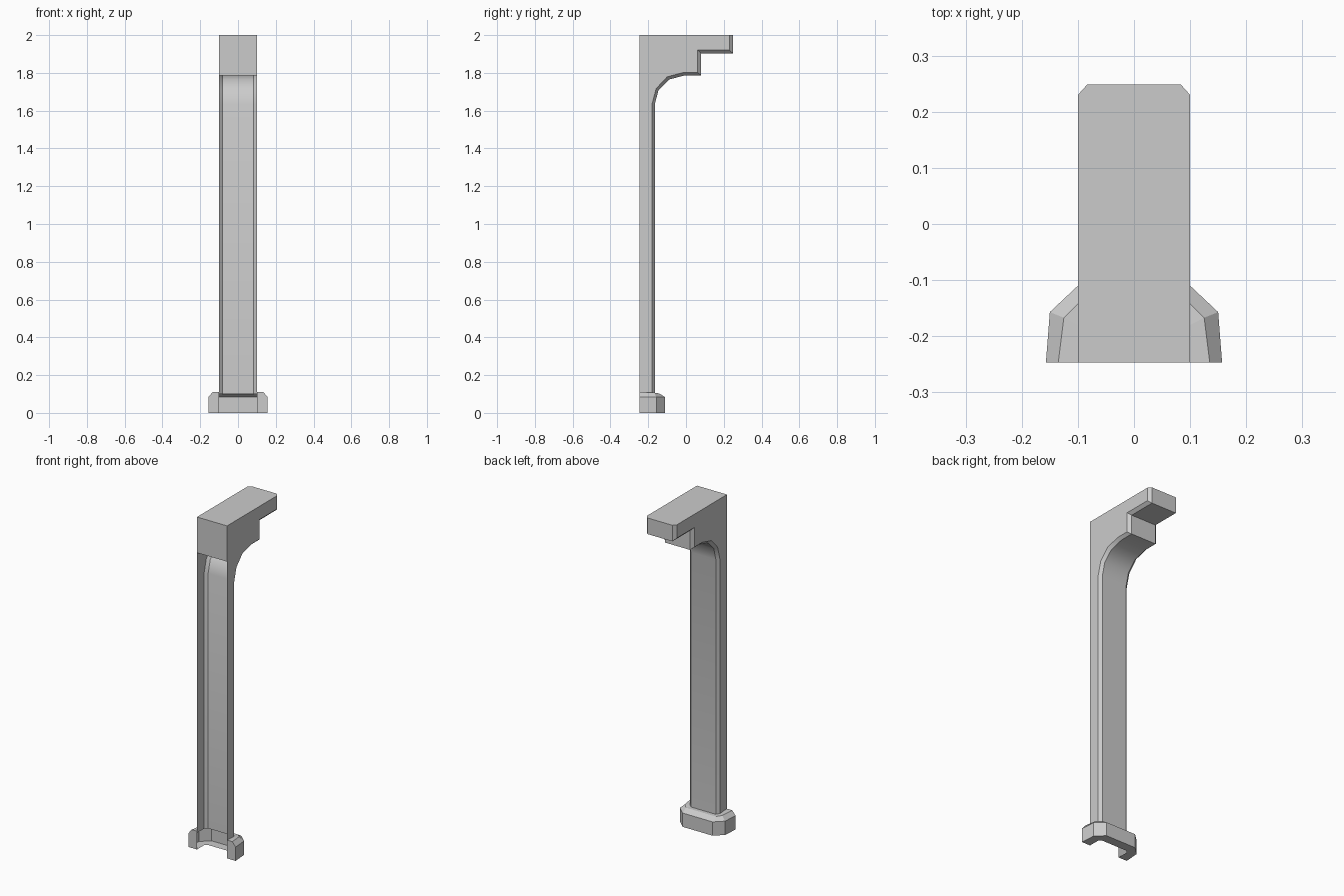
import bpy, bmesh

if "Cube" in bpy.data.objects:
    bpy.data.objects.remove(bpy.data.objects["Cube"])

BACK, FRONT, TOP = -0.247, 0.249, 2.0


def make_object(name, faces):
    """Build a sheet object from faces given as coordinate lists, merging shared corners."""
    bm = bmesh.new()
    for f in faces:
        bm.faces.new([bm.verts.new(p) for p in f])
    bmesh.ops.remove_doubles(bm, verts=bm.verts, dist=1e-4)
    bmesh.ops.recalc_face_normals(bm, faces=bm.faces)
    # sheets are open: make sure the upward facing top really faces up
    top = max(bm.faces, key=lambda f: f.calc_center_median().z)
    if top.normal.z < 0:
        bmesh.ops.reverse_faces(bm, faces=bm.faces)
    mesh = bpy.data.meshes.new(name)
    bm.to_mesh(mesh)
    bm.free()
    ob = bpy.data.objects.new(name, mesh)
    bpy.context.collection.objects.link(ob)
    return ob


def strips(rows):
    """Quads between consecutive point rows."""
    return [[a[i], a[i + 1], b[i + 1], b[i]]
            for a, b in zip(rows, rows[1:]) for i in range(len(a) - 1)]


# Pillar with stepped bracket head: side profiles (y, z), rim set back for the chamfer
face = [(FRONT, TOP), (FRONT, 1.903), (0.08, 1.903), (0.08, 1.787), (-0.005, 1.787),
        (-0.09, 1.765), (-0.145, 1.71), (-0.165, 1.635), (-0.165, 0.1)]
rim = [(0.23, TOP), (0.23, 1.92), (0.062, 1.92), (0.062, 1.802), (-0.015, 1.802),
       (-0.1, 1.779), (-0.158, 1.717), (-0.18, 1.635), (-0.18, 0.1)]
rows = [[(x, y, z) for y, z in prof]
        for x, prof in ((-0.1, rim), (-0.083, face), (0.083, face), (0.1, rim))]
pillar = strips(rows)
for x in (-0.1, 0.1):
    pillar.append([(x, BACK, TOP), (x, BACK, 1.785)] [:1]
                  + [(x, y, z) for y, z in rim]
                  + [(x, BACK, 0.1), (x, BACK, 1.785)])
# Top cap and closed upper back; the back below stays open
pillar.append([(-0.1, BACK, TOP)] + [r[0] for r in rows] + [(0.1, BACK, TOP)])
pillar.append([(-0.1, BACK, TOP), (0.1, BACK, TOP), (0.1, BACK, 1.785), (-0.1, BACK, 1.785)])
pillar_ob = make_object("pillar", pillar)


def ring(half):
    """Mirror a half plan outline into a full U-shaped row."""
    return half + [(-x, y, z) for x, y, z in reversed(half)]


# Plinth: hollow U-shaped foot with a bevelled top and closed leg ends
shaft = [(0.1, BACK), (0.1, -0.18), (0.083, -0.165)]
outer = [(0.157, BACK), (0.15, -0.157), (0.1, -0.11)]
upper = [(0.135, BACK, 0.11), (0.125, -0.167, 0.107), (0.1, -0.142, 0.103)]
plinth_rows = [ring([(x, y, 0) for x, y in shaft]),
               ring([(x, y, 0) for x, y in outer]),
               ring([(x, y, 0.083) for x, y in outer]),
               ring(upper),
               ring([(x, y, z) for (x, y), z in zip(shaft, (0.11, 0.107, 0.103))])]
plinth = strips(plinth_rows) + [[r[i] for r in plinth_rows] for i in (0, -1)]
make_object("plinth", plinth)

# Smooth only the curved underside of the bracket
bpy.ops.object.select_all(action='DESELECT')
pillar_ob.select_set(True)
bpy.context.view_layer.objects.active = pillar_ob
bpy.ops.object.shade_smooth_by_angle(angle=0.6)
